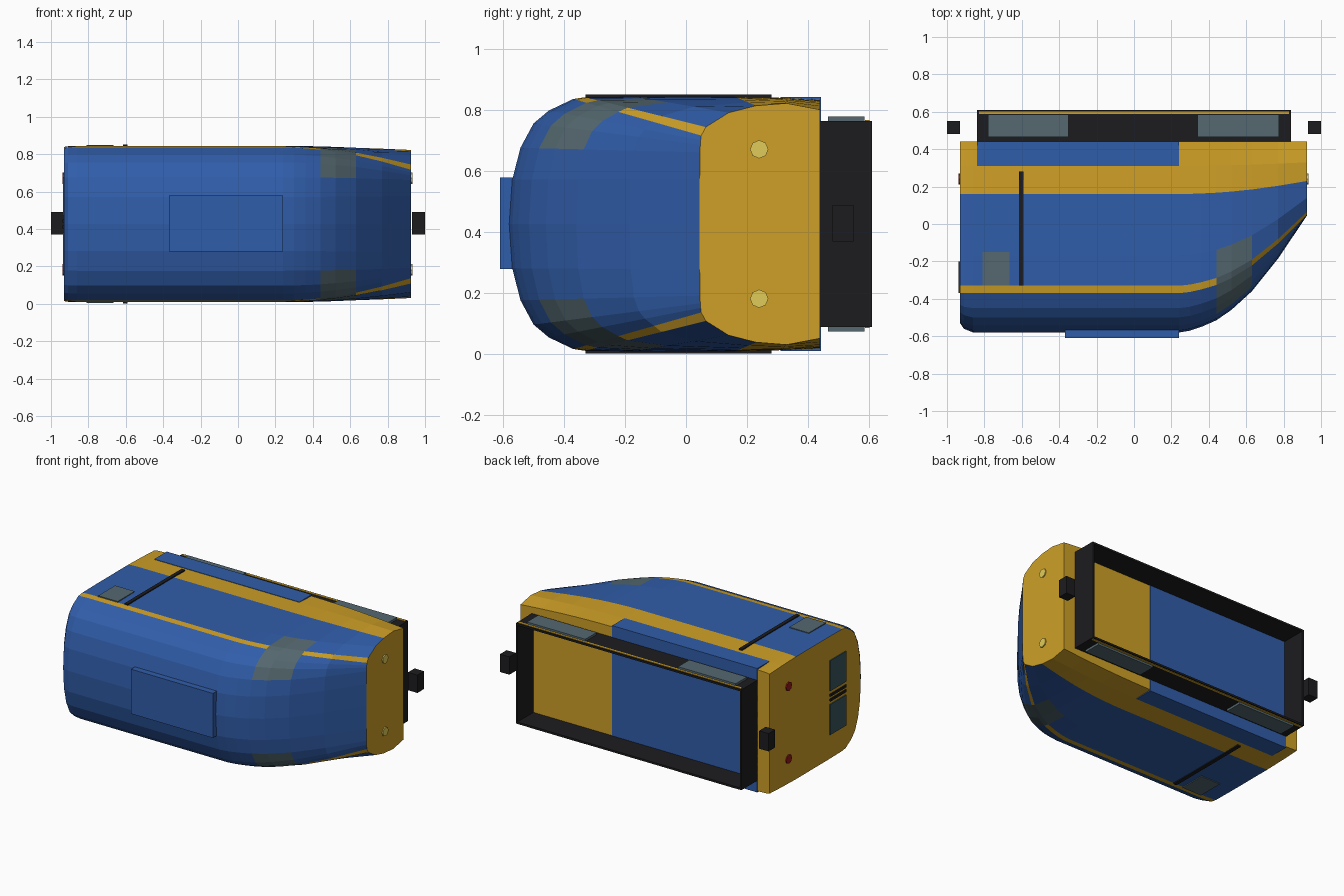
import bpy, bmesh
from math import pi
from mathutils import Matrix

if "Cube" in bpy.data.objects:
    bpy.data.objects.remove(bpy.data.objects["Cube"])

ZC = 0.427  # mid-plane of the width


def mat(name, r, g, b):
    m = bpy.data.materials.new(name)
    m.diffuse_color = (r, g, b, 1)
    m.use_nodes = True
    m.node_tree.nodes["Principled BSDF"].inputs["Base Color"].default_value = m.diffuse_color
    return m


BLUE = mat("blue", 0.03, 0.11, 0.40)
YELLOW = mat("yellow", 0.62, 0.35, 0.02)
BLACK = mat("black", 0.012, 0.012, 0.014)
GLASS = mat("glass", 0.04, 0.09, 0.11)
GREY = mat("grey", 0.09, 0.14, 0.16)
LAMP = mat("lamp", 0.75, 0.60, 0.10)
RED = mat("red", 0.30, 0.01, 0.01)


def link(name, bm, *mats):
    bmesh.ops.recalc_face_normals(bm, faces=bm.faces)
    me = bpy.data.meshes.new(name)
    bm.to_mesh(me)
    bm.free()
    for m in mats:
        me.materials.append(m)
    ob = bpy.data.objects.new(name, me)
    bpy.context.collection.objects.link(ob)
    return ob


def box(name, x, y, z, m):
    bm = bmesh.new()
    bmesh.ops.create_cube(bm, size=1)
    for v in bm.verts:
        for i, (a, b) in enumerate((x, y, z)):
            v.co[i] = (a + b) / 2 + v.co[i] * (b - a)
    return link(name, bm, m)


def side_boxes(name, x, y, h, m):
    """Same box on both long sides, h = distances from the mid-plane."""
    box(name + "_left", x, y, (ZC + h[0], ZC + h[1]), m)
    box(name + "_right", x, y, (ZC - h[1], ZC - h[0]), m)


def lamp(name, x, y, z, r, m):
    bm = bmesh.new()
    bmesh.ops.create_cone(bm, cap_ends=True, segments=8, radius1=r, radius2=r, depth=0.02,
                          matrix=Matrix.Translation((x, y, z)) @ Matrix.Rotation(pi / 2, 4, 'Y'))
    link(name, bm, m)


# Body shell: half profiles (y, half width) for the main section and the nose
MAIN = [(-.58, 0), (-.57, .145), (-.543, .25), (-.50, .33), (-.45, .372), (-.37, .41),
        (-.33, .416), (-.17, .418), (.16, .418), (.31, .414), (.44, .408)]
NOSE = [(.045, 0), (.045, .15), (.046, .235), (.047, .26), (.048, .275), (.05, .29),
        (.065, .318), (.14, .365), (.23, .388), (.33, .396), (.44, .375)]
# Stations along the length: (x, roof y)
STATIONS = [(-.93, -.53), (-.91, -.56), (-.86, -.58), (.24, -.58), (.30, -.57), (.36, -.55),
            (.44, -.515), (.52, -.46), (.63, -.36), (.77, -.185), (.925, .045)]
bm = bmesh.new()
rings = []
for x, top in STATIONS:
    half = []
    for (y0, h0), (y1, h1) in zip(MAIN, NOSE):
        if x < -.5:
            k = (top + .37) / -.21
            y = -.37 + (y0 + .37) * k if y0 < -.37 else y0
            h = h0 * (1 - .06 * (1 - k))
        else:
            f = (top + .58) / .625
            y, h = y0 + (y1 - y0) * f, h0 + (h1 - h0) * f
        half.append((y, h))
    pts = [(y, -h) for y, h in reversed(half)] + half[1:]
    rings.append([bm.verts.new((x, y, ZC + h)) for y, h in pts])
n = len(rings[0])
for s in range(len(rings) - 1):
    for j in range(n):
        k = (j + 1) % n
        fc = bm.faces.new((rings[s][j], rings[s][k], rings[s + 1][k], rings[s + 1][j]))
        row = j - 10 if j >= 10 else 9 - j
        if row in (5, 8, 9) or j == n - 1:
            fc.material_index = 1
        if 2 <= row <= 6 and STATIONS[s][0] in (.44, .52):
            fc.material_index = 2
for ring in (rings[0], rings[-1]):
    bm.faces.new(ring).material_index = 1
link("body_shell", bm, BLUE, YELLOW, GREY)

# Roof hatch and lower blue skirt
box("roof_hatch", (-.37, .24), (-.61, -.55), (.28, .58), BLUE)
box("lower_skirt", (-.84, .24), (.31, .442), (ZC - .417, ZC + .417), BLUE)

# Side windows and door strips
side_boxes("side_window", (-.81, -.665), (-.33, -.15), (.40, .423), GREY)
side_boxes("door_strip", (-.615, -.59), (-.33, .28), (.40, .424), BLACK)

# Rear windows and bars
side_boxes("rear_window", (-.936, -.92), (-.37, -.20), (.045, .25), GLASS)
side_boxes("rear_bar", (-.938, -.92), (-.37, -.20), (.008, .024), BLACK)

# Lamps at both ends
for i, z in enumerate((ZC - .245, ZC + .245)):
    lamp(f"head_lamp_{i}", .922, .24, z, .03, LAMP)
    lamp(f"tail_lamp_{i}", -.927, .24, z, .03, RED)

# Underframe: thin walls, open underneath
side_boxes("frame_side", (-.84, .84), (.44, .61), (.325, .338), BLACK)
for nm, s in (("rear", -1), ("front", 1)):
    box("frame_end_" + nm, sorted((s * .828, s * .84)), (.44, .61),
        (ZC - .338, ZC + .338), BLACK)
    # Couplers
    box("coupler_" + nm, sorted((s * .93, s * 1.0)), (.48, .55), (.37, .49), BLACK)
side_boxes("frame_stripe", (-.83, .83), (.587, .602), (.335, .341), YELLOW)
side_boxes("rear_bogie_plate", (-.78, -.35), (.465, .585), (.33, .353), GREY)
side_boxes("front_bogie_plate", (.34, .775), (.465, .585), (.33, .353), GREY)
